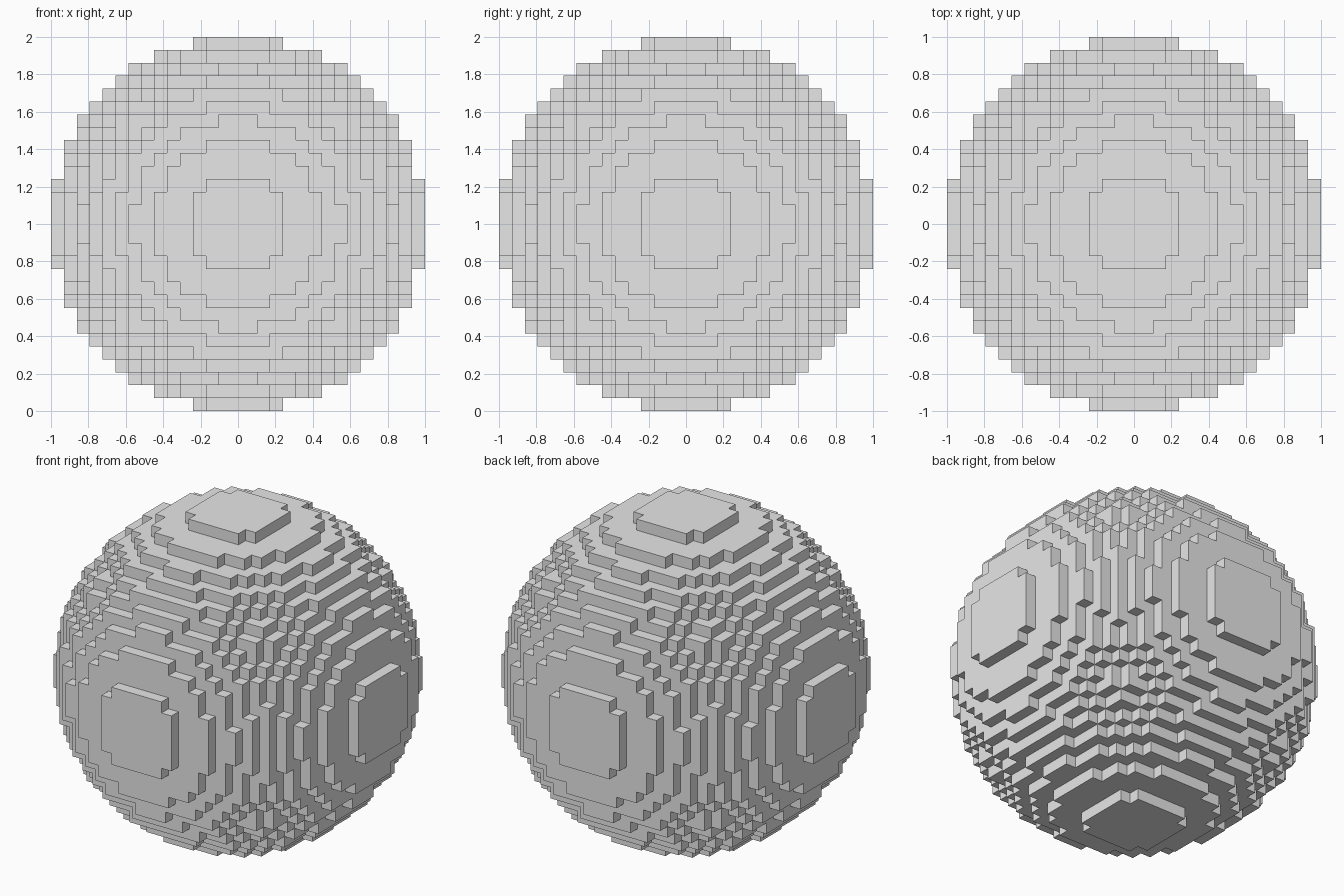
import bpy
import bmesh
from itertools import product
from mathutils import Vector

cube = bpy.data.objects.get("Cube")
if cube:
    bpy.data.objects.remove(cube, do_unlink=True)

CELLS = 29                # blocks across the ball
CELL = 2 / CELLS          # block size
HALF = CELLS // 2
RADIUS = CELLS / 2


def filled(p):
    return p.length_squared <= RADIUS ** 2


# Material
grey = bpy.data.materials.new("light grey")
grey.use_nodes = True
grey.diffuse_color = (0.8, 0.8, 0.8, 1)
grey.node_tree.nodes["Principled BSDF"].inputs["Base Color"].default_value = grey.diffuse_color

# Block ball: one square for every block side that is open to the air
bm = bmesh.new()
corners = {}


def corner(p):
    key = tuple(round(2 * c) for c in p)
    if key not in corners:
        corners[key] = bm.verts.new(p * CELL + Vector((0, 0, 1)))
    return corners[key]


span = range(-HALF, HALF + 1)
for cell in product(span, repeat=3):
    centre = Vector(cell)
    if not filled(centre):
        continue
    for axis, sign in product(range(3), (-1, 1)):
        normal = Vector((0, 0, 0))
        normal[axis] = sign
        if filled(centre + normal):
            continue
        u = Vector((0, 0, 0))
        u[(axis + 1) % 3] = 0.5
        v = normal.cross(u)
        middle = centre + normal / 2
        bm.faces.new([corner(middle + d) for d in (-u - v, u - v, u + v, v - u)])

mesh = bpy.data.meshes.new("block_ball")
bm.to_mesh(mesh)
bm.free()
mesh.materials.append(grey)
ball = bpy.data.objects.new("block_ball", mesh)
bpy.context.collection.objects.link(ball)
